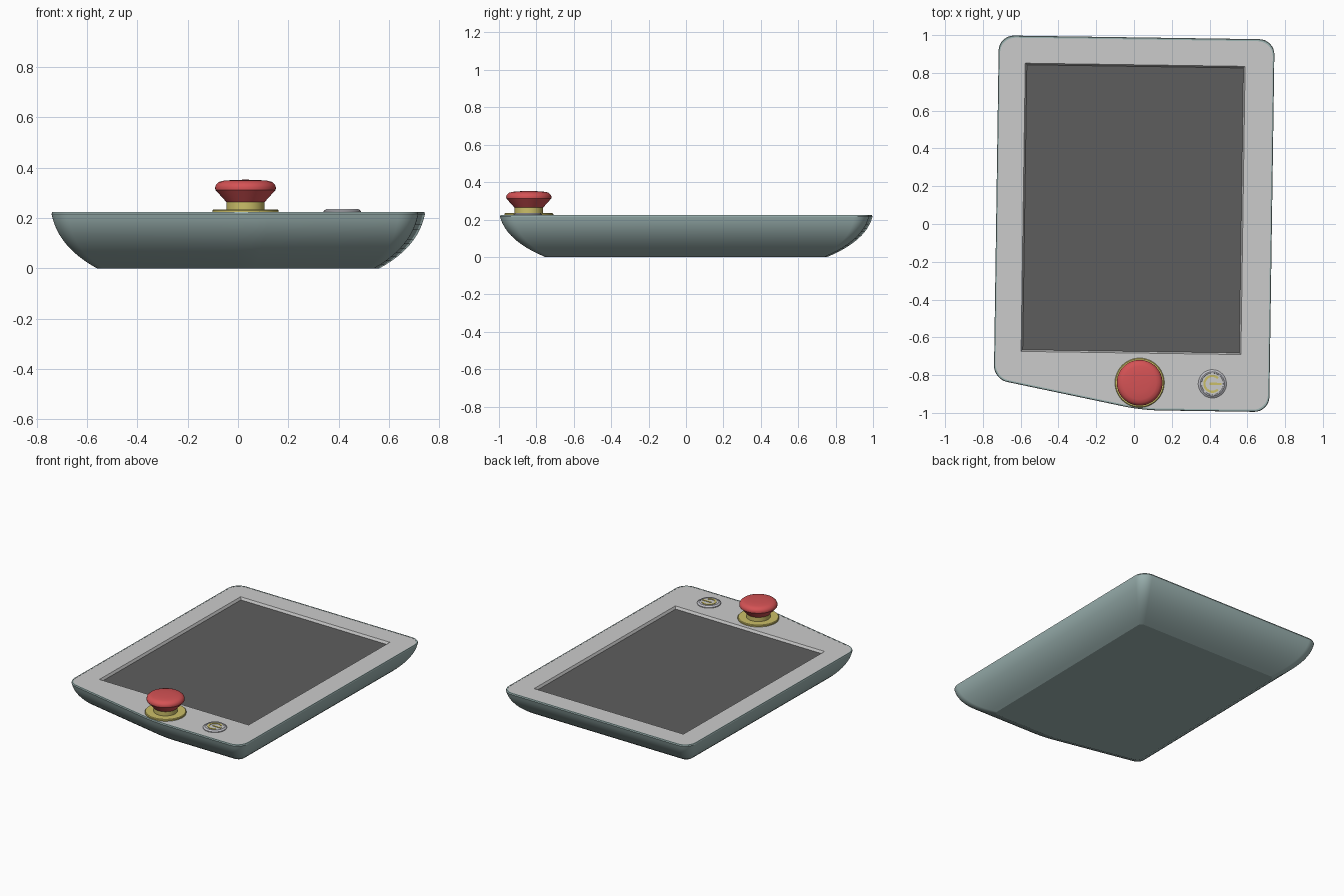
import bpy, bmesh, math
from mathutils import Vector, Matrix

if "Cube" in bpy.data.objects:
    bpy.data.objects.remove(bpy.data.objects["Cube"])

TILT = Matrix.Rotation(-0.0145, 3, 'Z')   # whole unit sits slightly turned


def material(name, rgb):
    m = bpy.data.materials.new(name)
    m.diffuse_color = (*rgb, 1)
    m.use_nodes = True
    m.node_tree.nodes["Principled BSDF"].inputs["Base Color"].default_value = m.diffuse_color
    return m


TEAL = material("grey_teal", (0.34, 0.46, 0.45))
GREY = material("light_grey", (0.60, 0.60, 0.60))
DARK = material("dark_grey", (0.11, 0.11, 0.11))
RED = material("red", (0.66, 0.085, 0.09))
YELLOW = material("yellow", (0.60, 0.52, 0.14))
SILVER = material("silver", (0.52, 0.52, 0.56))


def finish(name, bm, mat, angle=20):
    mesh = bpy.data.meshes.new(name)
    bm.to_mesh(mesh)
    bm.free()
    mesh.materials.append(mat)
    ob = bpy.data.objects.new(name, mesh)
    bpy.context.collection.objects.link(ob)
    bpy.ops.object.select_all(action='DESELECT')
    ob.select_set(True)
    bpy.context.view_layer.objects.active = ob
    bpy.ops.object.shade_smooth_by_angle(angle=math.radians(angle))
    return ob


def loft(name, rings, mat, caps=(True, True), angle=20):
    """Skin closed rings of equal point count."""
    bm = bmesh.new()
    rows = [[bm.verts.new(TILT @ Vector(p)) for p in r] for r in rings]
    n = len(rows[0])
    for a, b in zip(rows, rows[1:]):
        for i in range(n):
            j = (i + 1) % n
            bm.faces.new((a[i], a[j], b[j], b[i]))
    if caps[0]:
        bm.faces.new(rows[0][::-1])
    if caps[1]:
        bm.faces.new(rows[-1])
    if all(caps):
        bmesh.ops.recalc_face_normals(bm, faces=bm.faces[:])
    return finish(name, bm, mat, angle)


def revolve(name, centre, profile, mat, n=48, **kw):
    return loft(name, [[(centre[0] + r * math.cos(2 * math.pi * i / n),
                         centre[1] + r * math.sin(2 * math.pi * i / n), z)
                        for i in range(n)] for r, z in profile], mat, **kw)


# Counter-clockwise outline corners with a fillet length for each
CORNERS = [(-0.73, -0.832, 0.07), (0.055, -0.985, 0.09), (0.73, -0.985, 0.08),
           (0.73, 0.988, 0.08), (-0.73, 0.988, 0.08)]


def outline(scale, z, fillet=1.0, steps=8):
    pts = []
    for i, (x, y, f) in enumerate(CORNERS):
        p = Vector((x, y))
        a = p + (Vector(CORNERS[i - 1][:2]) - p).normalized() * f * fillet
        b = p + (Vector(CORNERS[(i + 1) % 5][:2]) - p).normalized() * f * fillet
        w = 0.7                                   # near-circular rational arc
        for k in range(steps + 1):
            t = k / steps
            c = ((1 - t) ** 2, 2 * w * t * (1 - t), t * t)
            q = (a * c[0] + p * c[1] + b * c[2]) / sum(c)
            pts.append((q.x * scale, q.y * scale, z))
    return pts


def rect(cx, cy, hx, hy, z):
    return [(cx - hx, cy - hy, z), (cx + hx, cy - hy, z),
            (cx + hx, cy + hy, z), (cx - hx, cy + hy, z)]


TOP = 0.223

# Curved tray-shaped housing with a thin raised rim
rings = []
for k in range(13):
    t = 1 - k / 12
    c = ((1 - t) ** 2, 2 * t * (1 - t), t * t)
    rings.append(outline(c[0] + 0.965 * c[1] + 0.757 * c[2],
                         0.215 * c[0] + 0.085 * c[1], 1 - 0.5 * t))
rings += [outline(0.997, TOP), outline(0.989, TOP), outline(0.989, 0.19)]
loft("housing", rings, TEAL)

# Front panel sheet with the screen opening
SCREEN = (-0.006, 0.08)
bm = bmesh.new()
for loop in (outline(0.99, TOP - 0.001), rect(*SCREEN, 0.582, 0.763, TOP - 0.001)):
    vs = [bm.verts.new(TILT @ Vector(p)) for p in loop]
    for i, v in enumerate(vs):
        bm.edges.new((v, vs[(i + 1) % len(vs)]))
bmesh.ops.triangle_fill(bm, edges=bm.edges[:], use_beauty=True, normal=(0, 0, 1))
for f in bm.faces:
    f.normal_update()
    if f.normal.z < 0:
        f.normal_flip()
finish("front_panel", bm, GREY)

# Sloped bezel and recessed screen
loft("screen_bezel", [rect(*SCREEN, 0.582, 0.763, TOP - 0.001),
                      rect(*SCREEN, 0.573, 0.754, 0.204)], GREY, caps=(False, False))
loft("screen", [rect(*SCREEN, 0.575, 0.756, 0.195),
                rect(*SCREEN, 0.575, 0.756, 0.205)], DARK)

# Emergency stop button
STOP = (0.042, -0.84)
revolve("stop_base", STOP, [(0.131, 0.215), (0.131, 0.230), (0.127, 0.234)], YELLOW)
revolve("stop_neck", STOP, [(0.076, 0.230), (0.076, 0.268)], YELLOW)
revolve("stop_button", STOP, [(0.076, 0.263), (0.120, 0.312), (0.121, 0.322),
                              (0.117, 0.333), (0.106, 0.343), (0.088, 0.348),
                              (0.05, 0.351), (0.01, 0.352)], RED, angle=35)

# Power button: chamfered ring, inner disc and raised symbol
POWER = (0.427, -0.84)
revolve("power_ring", POWER, [(0.075, 0.215), (0.075, 0.227), (0.064, 0.235),
                              (0.058, 0.235), (0.056, 0.230)], SILVER)
revolve("power_disc", POWER, [(0.057, 0.222), (0.057, 0.232)], GREY)


def section(angle, r0, r1):
    c, s = math.cos(angle), math.sin(angle)
    return [(POWER[0] + r * c, POWER[1] + r * s, z)
            for r, z in ((r0, 0.230), (r1, 0.230), (r1, 0.235), (r0, 0.235))]


loft("power_arc", [section(math.radians(45 + 270 * i / 24), 0.036, 0.048)
                   for i in range(25)], YELLOW)
loft("power_bar", [rect(POWER[0] + 0.016, POWER[1], 0.032, 0.006, z)
                   for z in (0.230, 0.235)], YELLOW)
